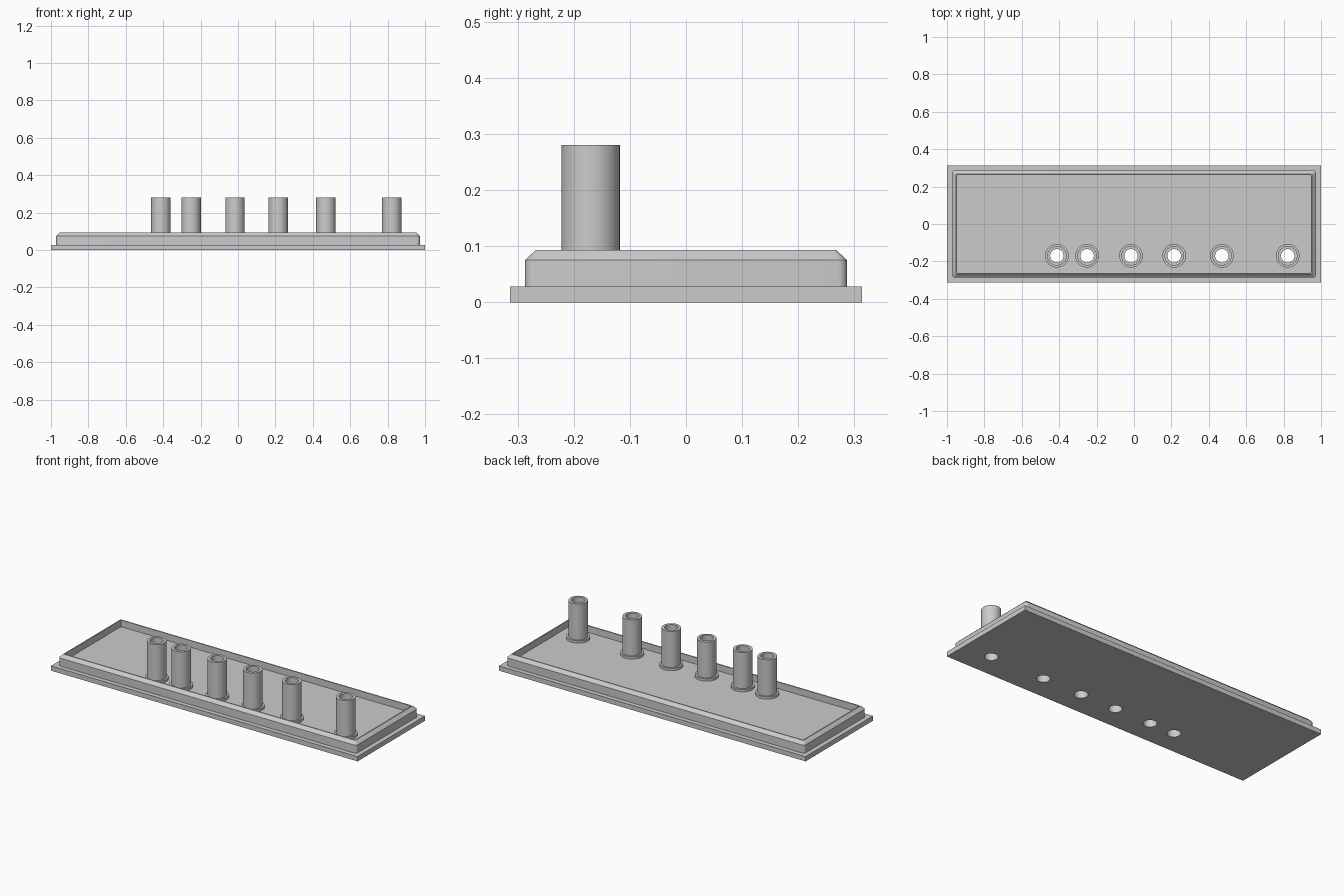
import bpy, bmesh, math

old = bpy.data.objects.get("Cube")
if old:
    bpy.data.objects.remove(old, do_unlink=True)

grey = bpy.data.materials.new("plain grey")
grey.use_nodes = True
COLOUR = (0.6, 0.6, 0.6, 1)
grey.diffuse_color = COLOUR
grey.node_tree.nodes["Principled BSDF"].inputs["Base Color"].default_value = COLOUR

PLATE_TOP = 0.028
FLOOR = 0.054
POST_XS = (-0.412, -0.251, -0.016, 0.215, 0.47, 0.822)
POST_Y = -0.17
BORE = 0.036


def finish(name, bm):
    bmesh.ops.recalc_face_normals(bm, faces=bm.faces)
    mesh = bpy.data.meshes.new(name)
    bm.to_mesh(mesh)
    bm.free()
    obj = bpy.data.objects.new(name, mesh)
    bpy.context.collection.objects.link(obj)
    mesh.materials.append(grey)
    return obj


def smooth(obj):
    bpy.ops.object.select_all(action='DESELECT')
    obj.select_set(True)
    bpy.context.view_layer.objects.active = obj
    bpy.ops.object.shade_smooth_by_angle(angle=math.radians(30))


def bridge(bm, rings):
    """Join equal vertex rings, one after the other, with quads."""
    n = len(rings[0])
    for a, b in zip(rings, rings[1:]):
        for i in range(n):
            j = (i + 1) % n
            bm.faces.new((a[i], a[j], b[j], b[i]))


def circle_ring(bm, r, z, n=48):
    return [bm.verts.new((r * math.cos(math.tau * i / n),
                          r * math.sin(math.tau * i / n), z)) for i in range(n)]


def rounded_ring(bm, hx, hy, r, z, steps=5):
    verts = []
    for k, (sx, sy) in enumerate(((1, 1), (-1, 1), (-1, -1), (1, -1))):
        for i in range(steps + 1):
            a = math.pi / 2 * (k + i / steps)
            verts.append(bm.verts.new((sx * (hx - r) + r * math.cos(a),
                                       sy * (hy - r) + r * math.sin(a), z)))
    return verts


# Tray: flat plate, chamfered rim and sunken floor as one solid
# Each step: half length, half width, corner radius, height
bm = bmesh.new()
steps = ((1, 0.314, 0, 0), (1, 0.314, 0, PLATE_TOP),
         (0.972, 0.287, 0.016, PLATE_TOP), (0.972, 0.287, 0.016, 0.075),
         (0.953, 0.268, 0.006, 0.093), (0.946, 0.261, 0.003, 0.093),
         (0.946, 0.261, 0.003, FLOOR))
rings = [rounded_ring(bm, *step) for step in steps]
bridge(bm, rings)
bm.faces.new(rings[0])
bm.faces.new(rings[-1])
bmesh.ops.remove_doubles(bm, verts=bm.verts, dist=0.00001)
tray = finish("tray", bm)

# Holes drilled through the tray under each post
bm = bmesh.new()
for x in POST_XS:
    drill = bmesh.ops.create_cone(bm, cap_ends=True, segments=48, radius1=BORE,
                                  radius2=BORE, depth=0.3)["verts"]
    bmesh.ops.translate(bm, vec=(x, POST_Y, 0), verts=drill)
cutter = finish("drill_cutter", bm)
cutter.hide_render = True
cut = tray.modifiers.new("holes", 'BOOLEAN')
cut.operation = 'DIFFERENCE'
cut.solver = 'EXACT'
cut.object = cutter
bpy.context.view_layer.objects.active = tray
bpy.ops.object.modifier_apply(modifier=cut.name)
bpy.data.objects.remove(cutter, do_unlink=True)
smooth(tray)

# Hollow posts with a small collar at the foot
for number, x in enumerate(POST_XS, 1):
    bm = bmesh.new()
    profile = ((0.063, FLOOR), (0.063, FLOOR + 0.014), (0.052, FLOOR + 0.014),
               (0.052, 0.28), (BORE, 0.28), (BORE, FLOOR))
    bridge(bm, [circle_ring(bm, r, z) for r, z in profile])
    post = finish(f"hollow_post_{number}", bm)
    post.location = (x, POST_Y, 0)
    smooth(post)
